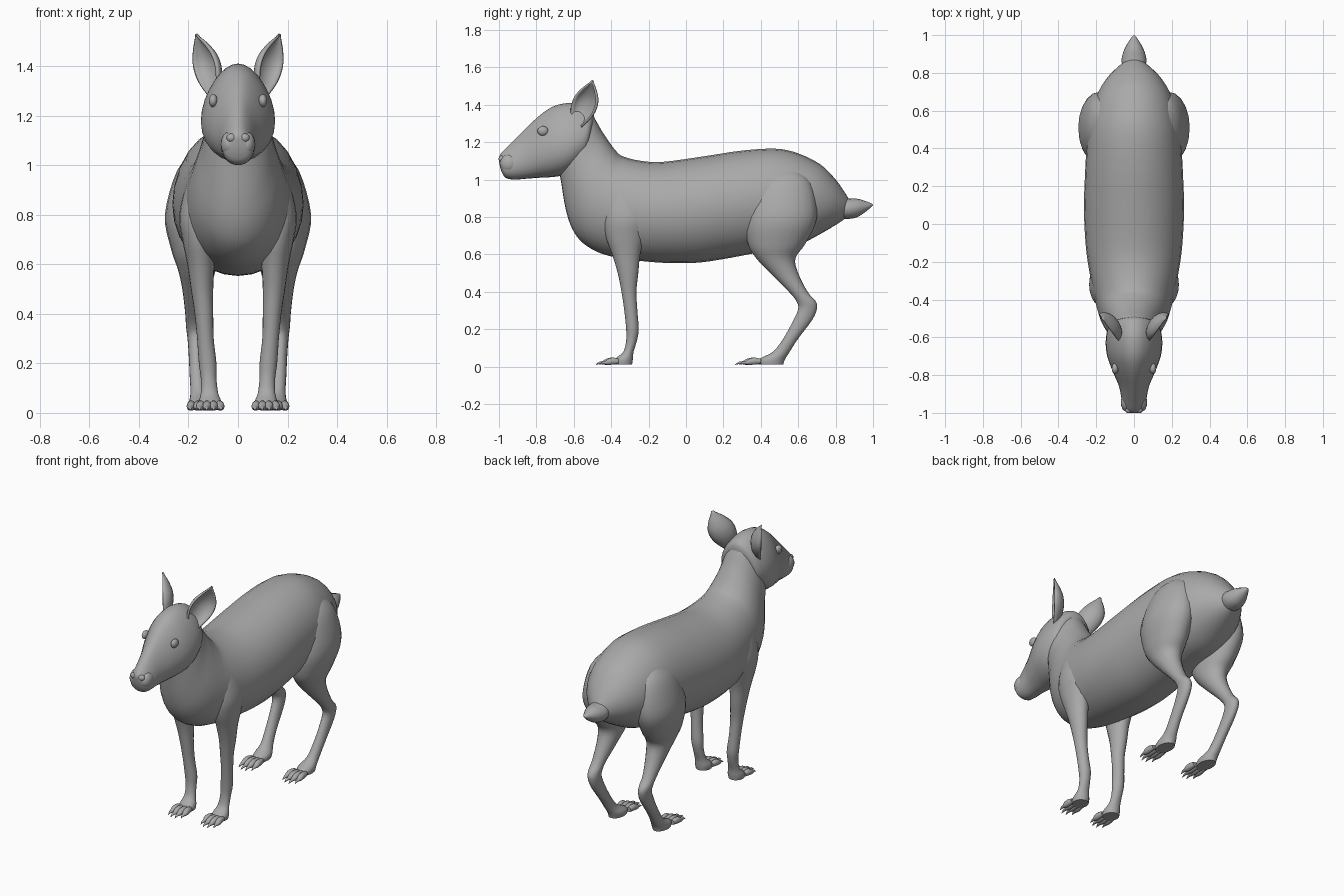
import bpy
import bmesh
import math
from mathutils import Vector

if "Cube" in bpy.data.objects:
    bpy.data.objects.remove(bpy.data.objects["Cube"], do_unlink=True)

grey = bpy.data.materials.new("plain grey")
grey.use_nodes = True
grey.diffuse_color = (0.4, 0.4, 0.4, 1)
grey.node_tree.nodes["Principled BSDF"].inputs["Base Color"].default_value = (0.4, 0.4, 0.4, 1)


def finish(name, bm, mirrored=False, thickness=0):
    """Turn a bmesh into a smooth, optionally mirrored object."""
    bmesh.ops.recalc_face_normals(bm, faces=bm.faces)
    mesh = bpy.data.meshes.new(name)
    bm.to_mesh(mesh)
    bm.free()
    mesh.materials.append(grey)
    obj = bpy.data.objects.new(name, mesh)
    bpy.context.collection.objects.link(obj)
    if thickness:
        solid = obj.modifiers.new("thickness", 'SOLIDIFY')
        solid.thickness = thickness
        solid.offset = 0
    if mirrored:
        obj.modifiers.new("other side", 'MIRROR').use_mirror_merge = False
    bpy.ops.object.select_all(action='DESELECT')
    obj.select_set(True)
    bpy.context.view_layer.objects.active = obj
    bpy.ops.object.shade_smooth_by_angle(angle=math.radians(50))
    return obj


def smooth_rows(rows, steps):
    """Catmull-Rom interpolation between rows of numbers."""
    result = []
    for i in range(len(rows) - 1):
        before, start = rows[max(i - 1, 0)], rows[i]
        end, after = rows[i + 1], rows[min(i + 2, len(rows) - 1)]
        for k in range(steps):
            t = k / steps
            result.append([
                b + t / 2 * (c - a + t * (2 * a - 5 * b + 4 * c - d + t * (3 * (b - c) + d - a)))
                for a, b, c, d in zip(before, start, end, after)])
    result.append(list(rows[-1]))
    return result


def loft(name, rows, sides=28, steps=4, egg=0, mirrored=False):
    """Skin rings given as (y, z of one edge, y, z of the opposite edge, centre x, half width)."""
    bm = bmesh.new()
    rings = []
    for ya, za, yb, zb, x, width in smooth_rows(rows, steps):
        ring = []
        for k in range(sides):
            angle = math.tau * k / sides
            s, c = math.sin(angle), math.cos(angle)
            mix = (1 + s) / 2
            ring.append(bm.verts.new((x + max(width, 0.001) * c * (1 - egg * s),
                                      yb + (ya - yb) * mix, zb + (za - zb) * mix)))
        rings.append(ring)
    for low, high in zip(rings, rings[1:]):
        for k in range(sides):
            n = (k + 1) % sides
            bm.faces.new((low[k], low[n], high[n], high[k]))
    bm.faces.new(rings[0])
    bm.faces.new(rings[-1])
    return finish(name, bm, mirrored)


def leg(name, rows):
    """Skin horizontal slices given as (z, front y, back y, inner x, outer x)."""
    loft(name, [(back, z, front, z, (inner + outer) / 2, (outer - inner) / 2)
                for z, front, back, inner, outer in rows], sides=20, mirrored=True)


def ball(name, centre, radii):
    bm = bmesh.new()
    bmesh.ops.create_uvsphere(bm, u_segments=16, v_segments=10, radius=1)
    bmesh.ops.scale(bm, vec=radii, verts=bm.verts)
    bmesh.ops.translate(bm, vec=centre, verts=bm.verts)
    finish(name, bm, mirrored=True)


# Trunk and neck, from rump to nape: back edge, belly edge, half width
trunk = [
    (.88, .88, .86, .80, .03), (.85, .93, .82, .77, .08), (.80, 1, .72, .71, .15),
    (.72, 1.08, .60, .65, .205), (.6, 1.14, .48, .625, .235), (.48, 1.165, .36, .605, .25),
    (.3, 1.155, .2, .575, .26), (.1, 1.125, .05, .555, .265), (-.12, 1.095, -.12, .555, .255),
    (-.24, 1.1, -.28, .57, .235), (-.34, 1.125, -.44, .60, .21), (-.38, 1.16, -.55, .66, .19),
    (-.41, 1.2, -.61, .74, .17), (-.45, 1.26, -.645, .85, .145), (-.49, 1.33, -.67, 1, .125),
    (-.53, 1.38, -.69, 1.1, .1)]
loft("body", [(a, b, c, d, 0, w) for a, b, c, d, w in trunk])

# Head from the back of the skull to the muzzle
skull = [
    (-.49, 1.33, -.51, 1.2, .05), (-.5, 1.37, -.535, 1.12, .115), (-.54, 1.395, -.58, 1.07, .138),
    (-.61, 1.41, -.64, 1.03, .146), (-.7, 1.395, -.70, 1.015, .138), (-.78, 1.345, -.78, 1.01, .11),
    (-.87, 1.26, -.85, 1.005, .078), (-.94, 1.19, -.92, 1, .064), (-.985, 1.145, -.965, 1.01, .056),
    (-1, 1.12, -.985, 1.04, .035), (-1, 1.1, -.995, 1.07, .01)]
loft("head", [(a, b, c, d, 0, w) for a, b, c, d, w in skull], egg=.24)

# Tail stub
tail = [(.83, .91, .83, .79, .06), (.87, .9, .87, .79, .066), (.92, .897, .91, .797, .055),
        (.96, .885, .95, .82, .035), (.99, .873, .985, .848, .014), (1, .866, .998, .86, .001)]
loft("tail", [(a, b, c, d, 0, w) for a, b, c, d, w in tail], sides=16)

# Legs
leg("front_legs", [
    (1.02, -.37, -.31, .11, .15), (.95, -.42, -.25, .1, .2), (.8, -.44, -.2, .09, .237),
    (.7, -.43, -.22, .09, .225), (.6, -.395, -.245, .095, .205), (.5, -.365, -.255, .1, .19),
    (.4, -.345, -.265, .1, .175), (.3, -.33, -.26, .098, .165), (.2, -.32, -.253, .087, .158),
    (.14, -.32, -.262, .087, .15), (.08, -.335, -.28, .08, .15), (.04, -.38, -.284, .065, .16),
    (.012, -.385, -.288, .068, .157)])
leg("hind_legs", [
    (1.06, .5, .58, .12, .17), (.98, .38, .67, .08, .245), (.8, .32, .7, .07, .295),
    (.66, .33, .64, .08, .27), (.58, .375, .585, .09, .243), (.5, .45, .6, .11, .225),
    (.4, .55, .65, .135, .213), (.35, .59, .693, .14, .21), (.31, .6, .7, .14, .205),
    (.25, .575, .675, .14, .2), (.15, .52, .6, .135, .195), (.08, .465, .555, .125, .192),
    (.04, .39, .53, .105, .198), (.012, .385, .52, .108, .195)])


# Four clawed toes on each foot
def toes(name, heel, middle, length):
    for i in range(4):
        offset = (i - 1.5) / 1.5
        x = middle + offset * .036
        spread = offset * .008
        reach = length * (1 - .18 * abs(offset) ** 2)
        profile = [(0, .042, .014, .014), (.3, .05, .01, .018), (.55, .042, .008, .017),
                   (.7, .03, .012, .011), (.86, .026, .013, .007), (1, .012, .009, .001)]
        loft(f"{name}_{i + 1}", [(heel - reach * t, top, heel - reach * t, low, x + spread * t, w)
                                 for t, top, low, w in profile], sides=10, steps=2, mirrored=True)


toes("front_toe", -.36, .112, .125)
toes("hind_toe", .4, .15, .14)

# Cupped ears, opening forward and outward
base, tip = Vector((.105, -.585, 1.29)), Vector((.17, -.5, 1.528))
across = Vector((.57, .82, -.25)).normalized()
inward = (tip - base).cross(across).normalized()
if inward.x > 0:
    inward.negate()
widths = smooth_rows([(.03,), (.058,), (.073,), (.068,), (.04,), (.002,)], 3)
ear = bmesh.new()
grid = []
for i, (width,) in enumerate(widths):
    middle = base.lerp(tip, i / (len(widths) - 1))
    grid.append([ear.verts.new(middle + across * width * math.sin(a) + inward * width * .75 * math.cos(a))
                 for a in (math.pi * (k / 10 - .5) for k in range(11))])
for low, high in zip(grid, grid[1:]):
    for k in range(10):
        ear.faces.new((low[k], low[k + 1], high[k + 1], high[k]))
finish("ears", ear, mirrored=True, thickness=.01)

# Face details
ball("eyes", (.1, -.765, 1.26), (.018, .029, .026))
ball("nostrils", (.026, -.985, 1.11), (.021, .017, .018))
ball("upper_lips", (.036, -.945, 1.085), (.034, .05, .05))
